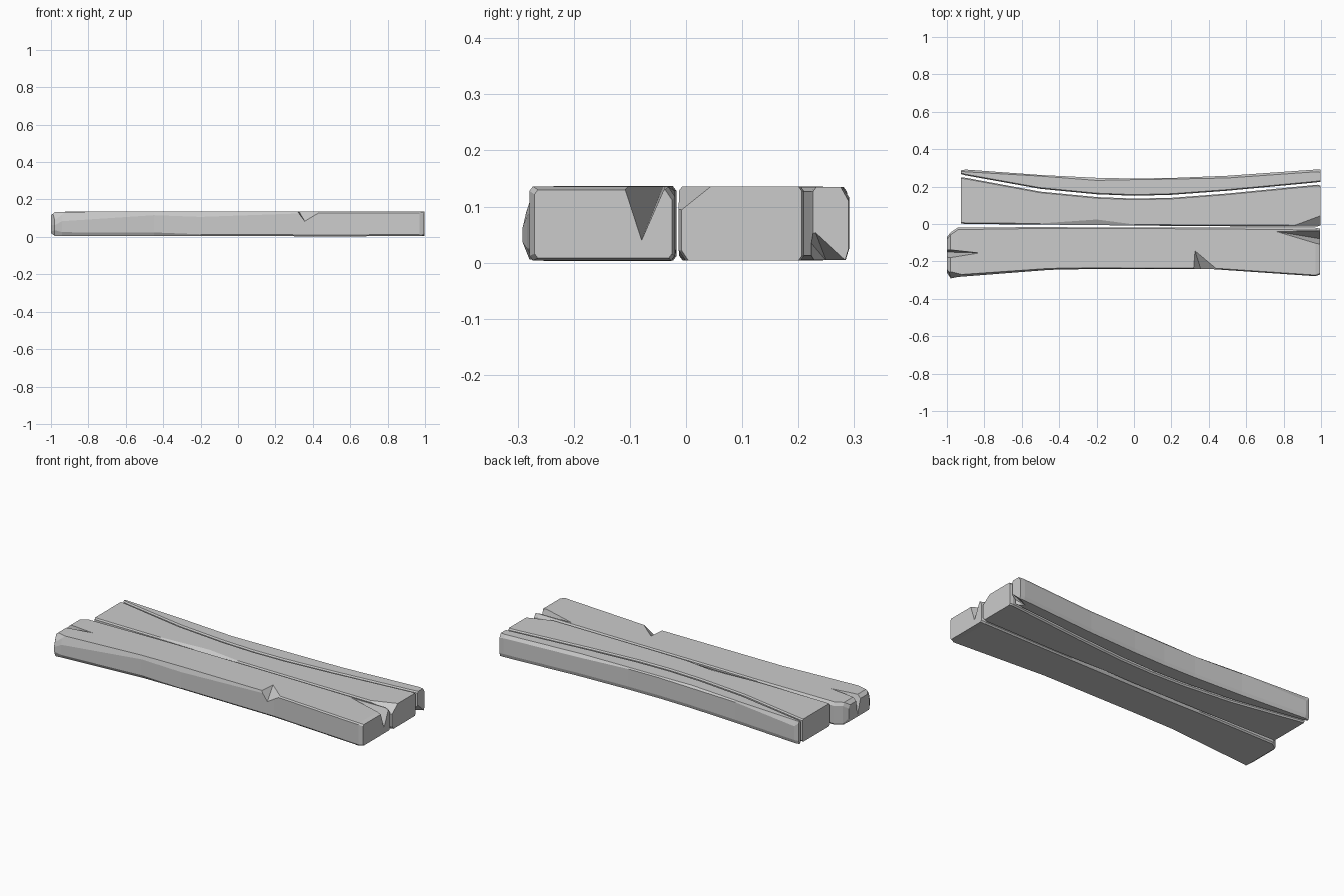
import bpy, bmesh
from mathutils import Vector

if "Cube" in bpy.data.objects:
    bpy.data.objects.remove(bpy.data.objects["Cube"])


def plank(name, stations):
    """Loft bevelled sections along x. Station: x, front y, back y, bottom z, top z,
    then (dy, dz) bevels for the front top, back top, back bottom, front bottom edges."""
    bm = bmesh.new()
    rings = []
    for x, f, b, lo, hi, ft, bt, bb, fb in stations:
        pts = [(f + fb[0], lo), (b - bb[0], lo), (b, lo + bb[1]), (b, hi - bt[1]),
               (b - bt[0], hi), (f + ft[0], hi), (f, hi - ft[1]), (f, lo + fb[1])]
        rings.append([bm.verts.new((x, y, z)) for y, z in pts])
    for r, s in zip(rings, rings[1:]):
        for i in range(8):
            j = (i + 1) % 8
            bm.faces.new((r[i], r[j], s[j], s[i]))
    bm.faces.new(rings[0])
    bm.faces.new(rings[-1])
    bmesh.ops.recalc_face_normals(bm, faces=bm.faces)
    me = bpy.data.meshes.new(name)
    bm.to_mesh(me)
    bm.free()
    ob = bpy.data.objects.new(name, me)
    bpy.context.collection.objects.link(ob)
    return ob


def chip(ob, tip, mouth):
    """Cut a splinter shaped wedge running from the tip out through the mouth."""
    t = Vector(tip)
    bm = bmesh.new()
    vs = [bm.verts.new(t)] + [bm.verts.new(t + (Vector(m) - t) * 1.08) for m in mouth]
    bmesh.ops.convex_hull(bm, input=vs)
    bmesh.ops.recalc_face_normals(bm, faces=bm.faces)
    me = bpy.data.meshes.new("chip_cutter")
    bm.to_mesh(me)
    bm.free()
    cutter = bpy.data.objects.new("chip_cutter", me)
    cutter.hide_render = True
    bpy.context.collection.objects.link(cutter)
    mod = ob.modifiers.new("chip", 'BOOLEAN')
    mod.operation = 'DIFFERENCE'
    mod.solver = 'EXACT'
    mod.object = cutter
    bpy.context.view_layer.objects.active = ob
    bpy.ops.object.modifier_apply(modifier=mod.name)
    bpy.data.objects.remove(cutter)


S = (.006, .008)   # small worn edge
M = (.012, .018)   # medium worn edge

# Front plank, rounded at its left end
front = plank("front_plank", [
    (-1.0, -.26, -.07, .02, .115, (.02, .05), M, M, S),
    (-.98, -.291, -.045, .006, .133, (.016, .07), M, S, (.012, .03)),
    (-.94, -.283, -.018, .005, .134, (.012, .05), M, S, (.01, .02)),
    (-.45, -.245, -.017, .004, .136, (.008, .02), S, S, (.012, .02)),
    (-.2, -.24, -.018, .006, .137, (.006, .03), S, M, S),
    (.4, -.24, -.02, .003, .136, S, S, S, S),
    (.97, -.279, -.02, .004, .136, S, M, S, S),
    (.995, -.27, -.025, .008, .13, S, M, S, S)])
chip(front, (.325, -.14, .138), [(.315, -.25, .14), (.46, -.25, .14), (.36, -.25, .078)])
chip(front, (.76, -.04, .137), [(1, -.113, .14), (1, -.035, .14), (1, -.08, .038)])
chip(front, (-.82, -.155, .139), [(-1, -.135, .14), (-1, -.185, .14), (-1, -.15, .03)])
chip(front, (-.89, -.275, .138), [(-1, -.245, .14), (-1, -.3, .14), (-1, -.3, .06)])

# Middle plank, with a concave split along its back
middle = plank("middle_plank", [
    (x, f, b, .004, .136, ft, S, S, fb) for x, f, b, ft, fb in [
        (-.925, .003, .25, S, S), (-.9, .0, .247, S, M), (-.5, -.003, .173, S, S),
        (-.2, -.006, .144, (.03, .01), S), (0, -.008, .136, S, S),
        (.2, -.01, .14, S, M), (.5, -.012, .163, S, S),
        (.98, -.013, .21, S, M), (.998, -.008, .206, S, M)]])
chip(middle, (.84, -.012, .138), [(1, .05, .14), (1, -.025, .14), (1, -.025, .08)])

# Narrow back strip following the split
back = plank("back_strip", [
    (x, f, b, .005, .135, S, bt, (.006, .02), S) for x, f, b, bt in [
        (-.925, .267, .287, S), (-.9, .26, .291, (.012, .03)), (-.5, .188, .262, S),
        (-.2, .159, .247, (.014, .01)), (0, .151, .243, S),
        (.2, .156, .246, S), (.5, .178, .258, M),
        (.97, .222, .291, M), (.998, .226, .29, (.014, .025))]])
chip(back, (.93, .25, .003), [(1, .21, 0), (1, .29, 0), (1, .23, .055), (1, .21, .05)])
